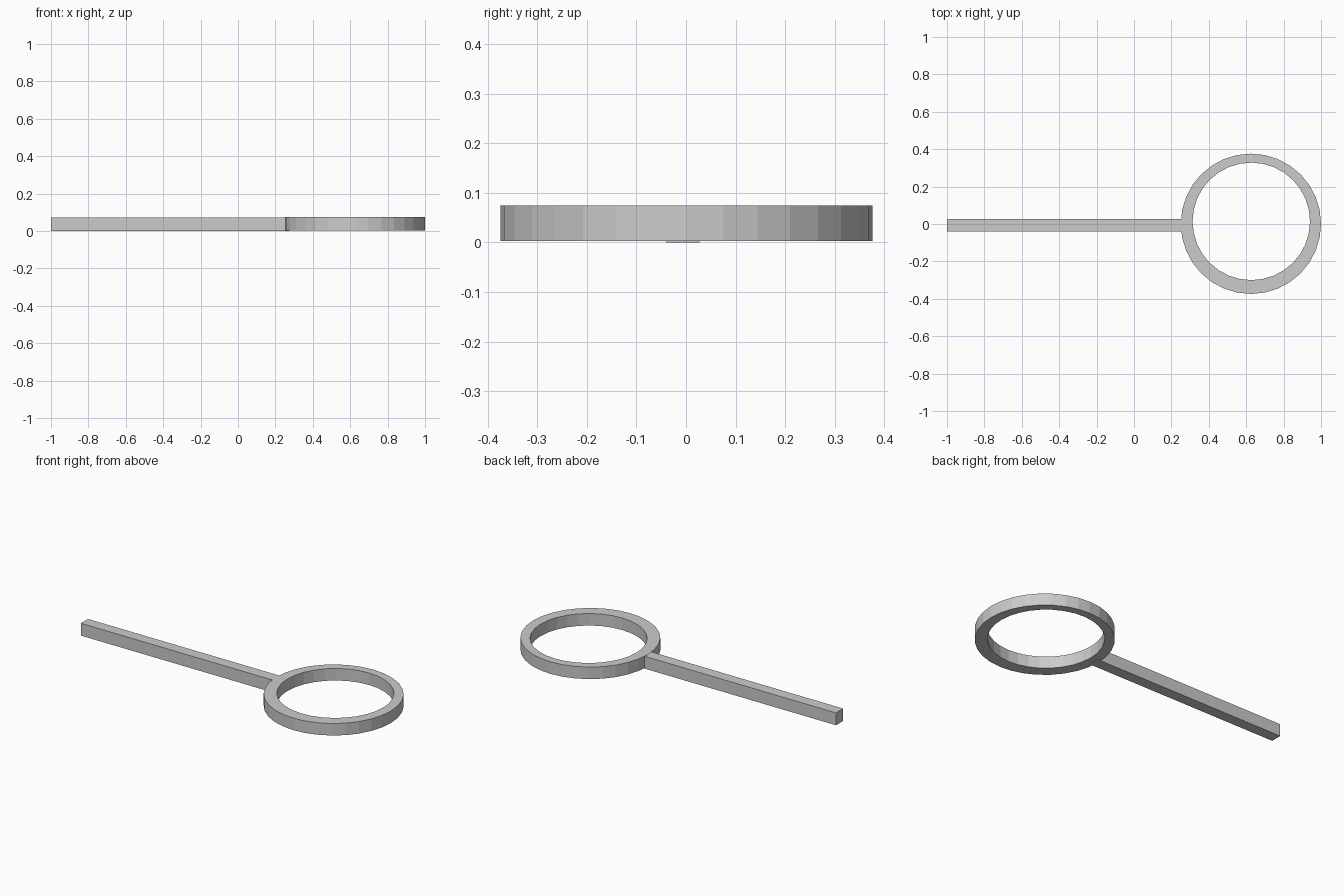
import bpy, bmesh
from math import cos, sin, tau

if "Cube" in bpy.data.objects:
    bpy.data.objects.remove(bpy.data.objects["Cube"])

SIDES = 32


def make_object(name, bm):
    bmesh.ops.recalc_face_normals(bm, faces=bm.faces[:])
    mesh = bpy.data.meshes.new(name)
    bm.to_mesh(mesh)
    bm.free()
    obj = bpy.data.objects.new(name, mesh)
    bpy.context.collection.objects.link(obj)
    return obj


# Hoop: flat-faced ring with a slightly off-centre hole
def make_hoop(outer, inner, z0, z1):
    bm = bmesh.new()
    loops = []
    for (cx, cy, r), z in ((outer, z0), (outer, z1), (inner, z1), (inner, z0)):
        loops.append([bm.verts.new((cx + r * cos(tau * i / SIDES),
                                    cy + r * sin(tau * i / SIDES), z))
                      for i in range(SIDES)])
    for k in range(4):
        a, b = loops[k], loops[(k + 1) % 4]
        for i in range(SIDES):
            j = (i + 1) % SIDES
            bm.faces.new((a[i], a[j], b[j], b[i]))
    return make_object("hoop", bm)


# Handle: straight square bar running into the hoop
def make_handle(lo, hi):
    bm = bmesh.new()
    bmesh.ops.create_cube(bm, size=1)
    for v in bm.verts:
        v.co = [(l + h) / 2 + c * (h - l) for c, l, h in zip(v.co, lo, hi)]
    return make_object("handle", bm)


make_hoop((0.625, 0.001, 0.375), (0.627, 0.014, 0.314), 0.003, 0.074)
make_handle((-1.0, -0.04, 0.0), (0.275, 0.027, 0.073))
